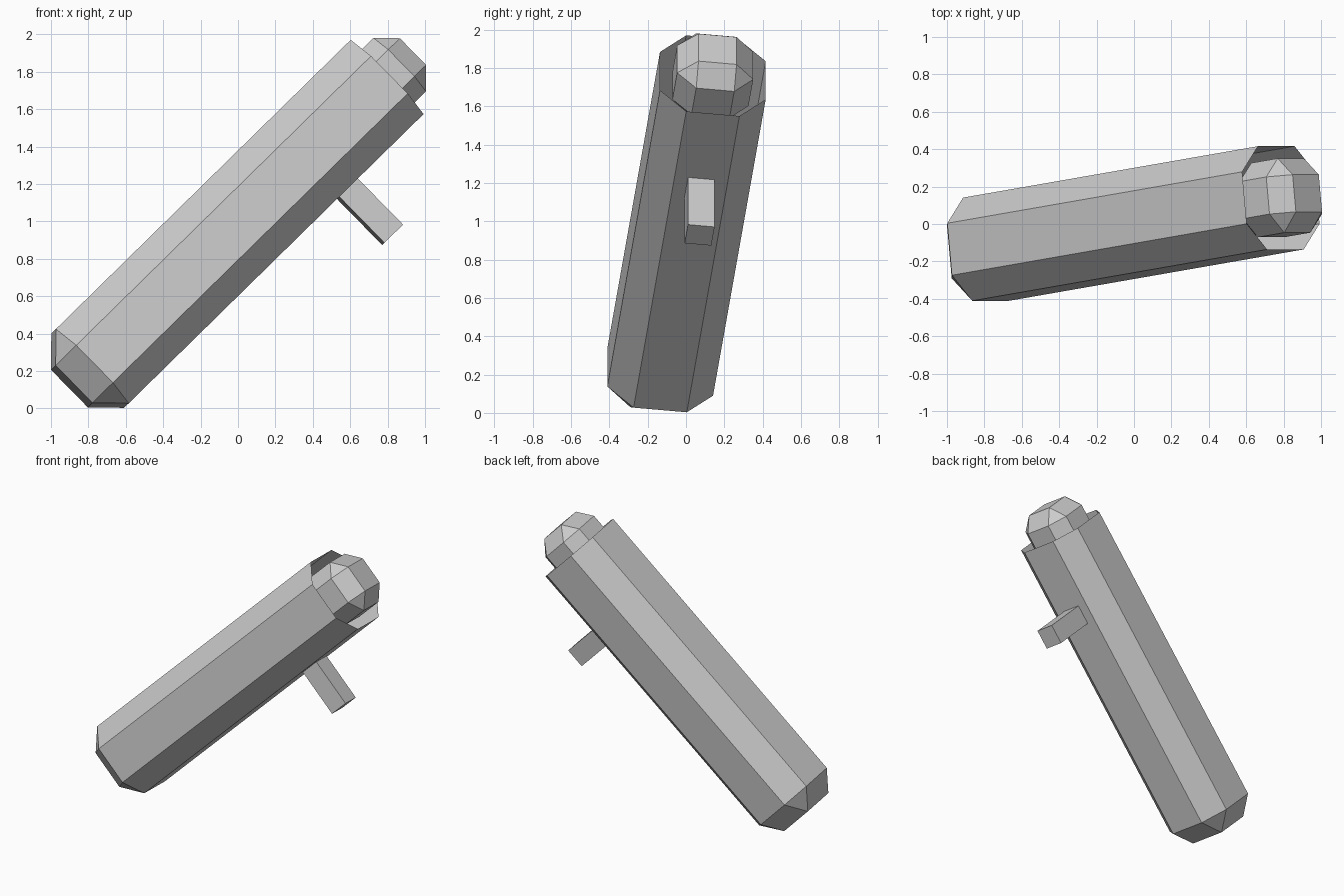
import bpy, bmesh
from mathutils import Matrix, Vector

if "Cube" in bpy.data.objects:
    bpy.data.objects.remove(bpy.data.objects["Cube"])

# Tilted frame: local x points out of the underside, local z runs along the body
d = Vector((0.7085, 0.1235, 0.695)).normalized()
w = Vector((d.z, 0, -d.x)).normalized()
v = d.cross(w)
top = Vector((0.785, 0.14, 1.76))
frame = Matrix.Translation(top) @ Matrix((w, v, d)).transposed().to_4x4()


def box(name, lo, hi, bevel=0, cut=None):
    """Box in the tilted frame, optionally bevelled and left open above z = cut."""
    lo, hi = Vector(lo), Vector(hi)
    bm = bmesh.new()
    size = hi - lo
    bmesh.ops.create_cube(bm, size=1, matrix=Matrix.Translation((lo + hi) / 2)
                          @ Matrix.Diagonal((*size, 1)))
    if bevel:
        bmesh.ops.bevel(bm, geom=bm.edges[:], offset=bevel, segments=1,
                        profile=0.5, affect='EDGES')
    if cut is not None:
        bmesh.ops.bisect_plane(bm, geom=bm.verts[:] + bm.edges[:] + bm.faces[:],
                               plane_co=(0, 0, cut), plane_no=(0, 0, 1), clear_outer=True)
    mesh = bpy.data.meshes.new(name)
    bm.to_mesh(mesh)
    bm.free()
    ob = bpy.data.objects.new(name, mesh)
    ob.matrix_world = frame
    bpy.context.collection.objects.link(ob)
    return ob


# Hollow body, closed and bevelled at the foot, open at the top
box("body_tube", (-0.278, -0.278, -2.363), (0.278, 0.278, 0.4), bevel=0.138, cut=0)
# Bevelled block sitting in the open end
box("end_block", (-0.2, -0.2, -0.2), (0.2, 0.2, 0.2), bevel=0.1)
# Small square peg on the underside
box("side_peg", (0.1, -0.07, -0.627), (0.623, 0.07, -0.487))
